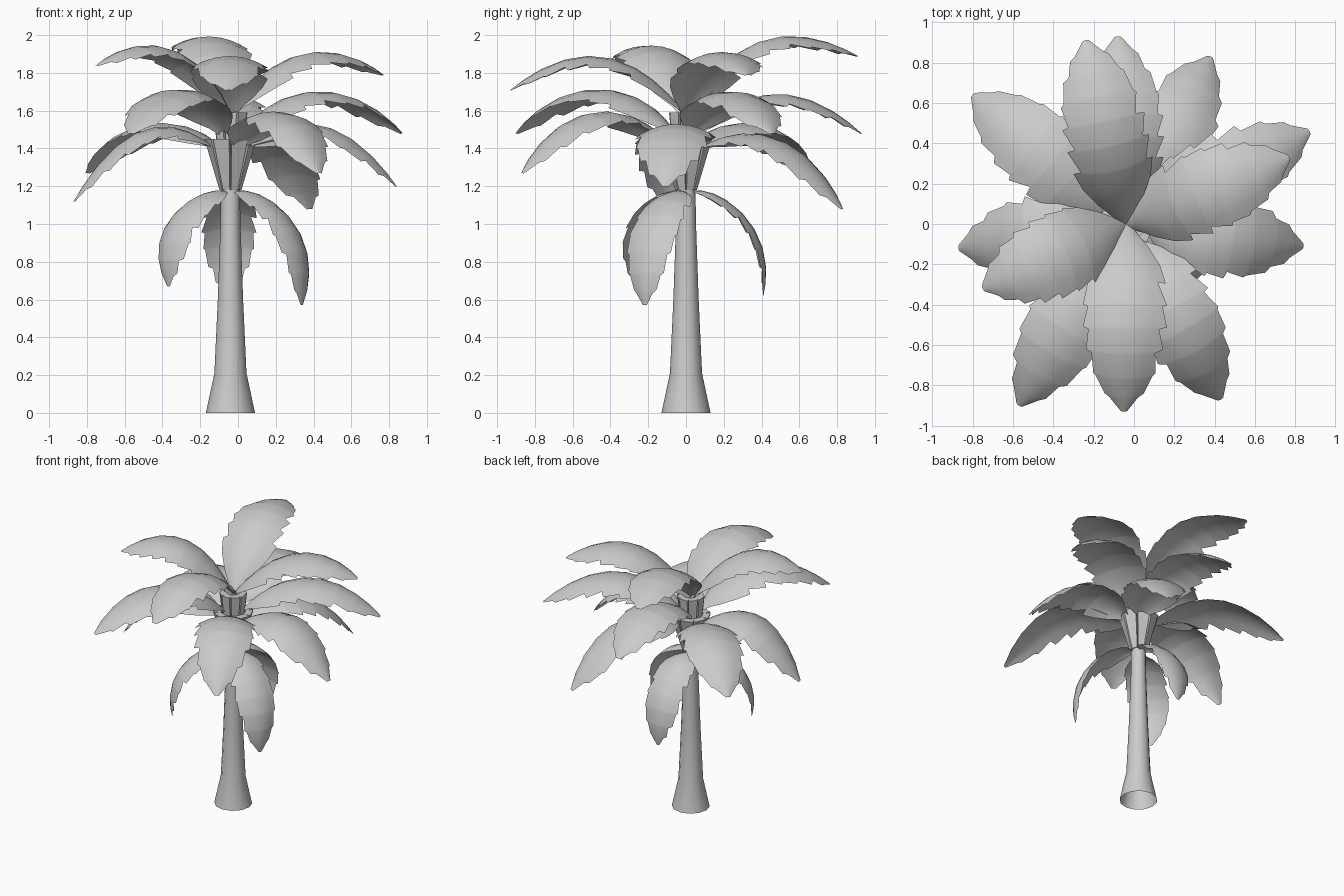
import bpy, bmesh, math, random
from mathutils import Vector

if "Cube" in bpy.data.objects:
    bpy.data.objects.remove(bpy.data.objects["Cube"])

random.seed(4)
CX = -0.04  # trunk axis


def make(name, verts, faces, angle=40):
    me = bpy.data.meshes.new(name)
    me.from_pydata(verts, [], faces)
    ob = bpy.data.objects.new(name, me)
    bpy.context.collection.objects.link(ob)
    bm = bmesh.new()
    bm.from_mesh(me)
    bmesh.ops.recalc_face_normals(bm, faces=bm.faces)
    bm.to_mesh(me)
    bm.free()
    bpy.ops.object.select_all(action='DESELECT')
    ob.select_set(True)
    bpy.context.view_layer.objects.active = ob
    bpy.ops.object.shade_smooth_by_angle(angle=math.radians(angle))
    return ob


# Trunk: open tapered tube
def trunk():
    prof = [(0.13, 0), (0.085, 0.21), (0.067, 0.6), (0.053, 1.0), (0.05, 1.2)]
    n, v, f = 12, [], []
    for r, z in prof:
        for i in range(n):
            a = 2 * math.pi * i / n
            v.append((CX + r * math.cos(a), r * math.sin(a), z))
    for j in range(len(prof) - 1):
        for i in range(n):
            k = (i + 1) % n
            f.append((j * n + i, j * n + k, j * n + n + k, j * n + n + i))
    make("trunk", v, f, 50)


# Crown: rings of flaring cut leaf stubs
def stub_ring(name, n, z0, r0, w0, z1, r1, w1, thick, turn):
    v, f = [], []
    for i in range(n):
        a = 2 * math.pi * (i + turn) / n
        c, s = math.cos(a), math.sin(a)
        b = len(v)
        for z, r, w in ((z0, r0, w0), (z1, r1, w1)):
            for rr, ww in ((r, w), (r, -w), (r - thick, -w * .8), (r - thick, w * .8)):
                v.append((CX + rr * c - ww * s, rr * s + ww * c, z))
        f += [tuple(b + q for q in face) for face in
              ((0, 1, 2, 3), (4, 5, 6, 7), (0, 1, 5, 4), (1, 2, 6, 5), (2, 3, 7, 6), (3, 0, 4, 7))]
    make(name, v, f, 20)


# Frond: arched blade swept along a bezier rib, with notched edges
WIDTH = [(0, .15), (.06, .3), (.14, .58), (.25, .86), (.4, 1.0), (.65, 1.0), (.8, .88), (.92, .6), (1, .08)]


def width_at(t):
    for (a, wa), (b, wb) in zip(WIDTH, WIDTH[1:]):
        if t <= b:
            return wa + (wb - wa) * (t - a) / (b - a)
    return WIDTH[-1][1]


def frond(name, tip, base, c1, c2, half, droop=0.3):
    tx, ty, tz = tip
    d = Vector((tx - CX, ty, 0))
    L = d.length
    d.normalize()
    side = Vector((-d.y, d.x, 0))
    r0, z0 = base
    pts = [Vector((r0, z0)), Vector((c1[0] * L, c1[1])), Vector((c2[0] * L, c2[1])), Vector((L, tz))]

    # a notch is a wide row followed closely by a narrower one
    rows = [(t, 1, 1) for t in (0, .06, .14, .25)]
    for t in (.36, .5, .63, .75, .86, .94):
        jl, jr = random.uniform(.82, .99), random.uniform(.82, .99)
        rows += [(t, 1.04, 1.04), (t + .012, jl, jr)]
    rows.append((1, 1, 1))
    cols = (-1, -.66, -.33, 0, .33, .66, 1)
    v, f = [], []
    for t, ml, mr in rows:
        u = 1 - t
        p = pts[0] * u**3 + pts[1] * 3 * u * u * t + pts[2] * 3 * u * t * t + pts[3] * t**3
        g = (pts[1] - pts[0]) * u * u + (pts[2] - pts[1]) * 2 * u * t + (pts[3] - pts[2]) * t * t
        g.normalize()
        normal = d * -g.y + Vector((0, 0, g.x))
        w = half * width_at(t)
        for s in cols:
            m = s * (ml if s < 0 else mr)
            v.append(Vector((CX, 0, 0)) + d * p.x + Vector((0, 0, p.y))
                     + side * (w * m) - normal * (droop * w * m * m))
    n = len(cols)
    for j in range(len(rows) - 1):
        for i in range(n - 1):
            f.append((j * n + i, j * n + i + 1, j * n + n + i + 1, j * n + n + i))
    make(name, v, f, 60)


trunk()
stub_ring("lower_leaf_stubs", 8, 1.18, .055, .019, 1.45, .13, .046, .05, .5)
stub_ring("upper_leaf_stubs", 8, 1.3, .06, .02, 1.59, .09, .032, .05, 0)

# Tip position, then heights of the two rib control points
TOP = [((-.24, .91, 1.89), 1.95, 2.12), ((.77, .33, 1.79), 1.85, 2.05),
       ((-.05, -.93, 1.71), 1.85, 2.05), ((-.75, -.32, 1.84), 1.88, 2.08)]
MIDDLE = [((-.08, .93, 1.48), 1.66, 1.84), ((.87, .46, 1.48), 1.68, 1.86),
          ((-.57, -.9, 1.48), 1.69, 1.88)]
LOW = [((.38, .83, 1.08), 1.48, 1.62), ((.84, -.11, 1.2), 1.53, 1.68),
       ((.43, -.87, 1.27), 1.58, 1.78), ((-.87, -.12, 1.12), 1.52, 1.67),
       ((-.8, .64, 1.27), 1.52, 1.68)]
HANGING = [((.34, -.22, .57), 1.22, 1.02), ((-.37, -.26, .67), 1.22, 1.05),
           ((-.05, .41, .62), 1.22, 1.02)]
TIERS = [("top", TOP, (.0, 1.58), .22, .55, .2), ("middle", MIDDLE, (.07, 1.48), .25, .58, .2),
         ("low", LOW, (.09, 1.41), .28, .62, .2), ("hanging", HANGING, (.03, 1.17), .32, 1.22, .14)]
for tier, fronds, base, f1, f2, half in TIERS:
    for i, (tip, z1, z2) in enumerate(fronds):
        frond(f"{tier}_frond_{i + 1}", tip, base, (f1, z1), (f2, z2), half)
